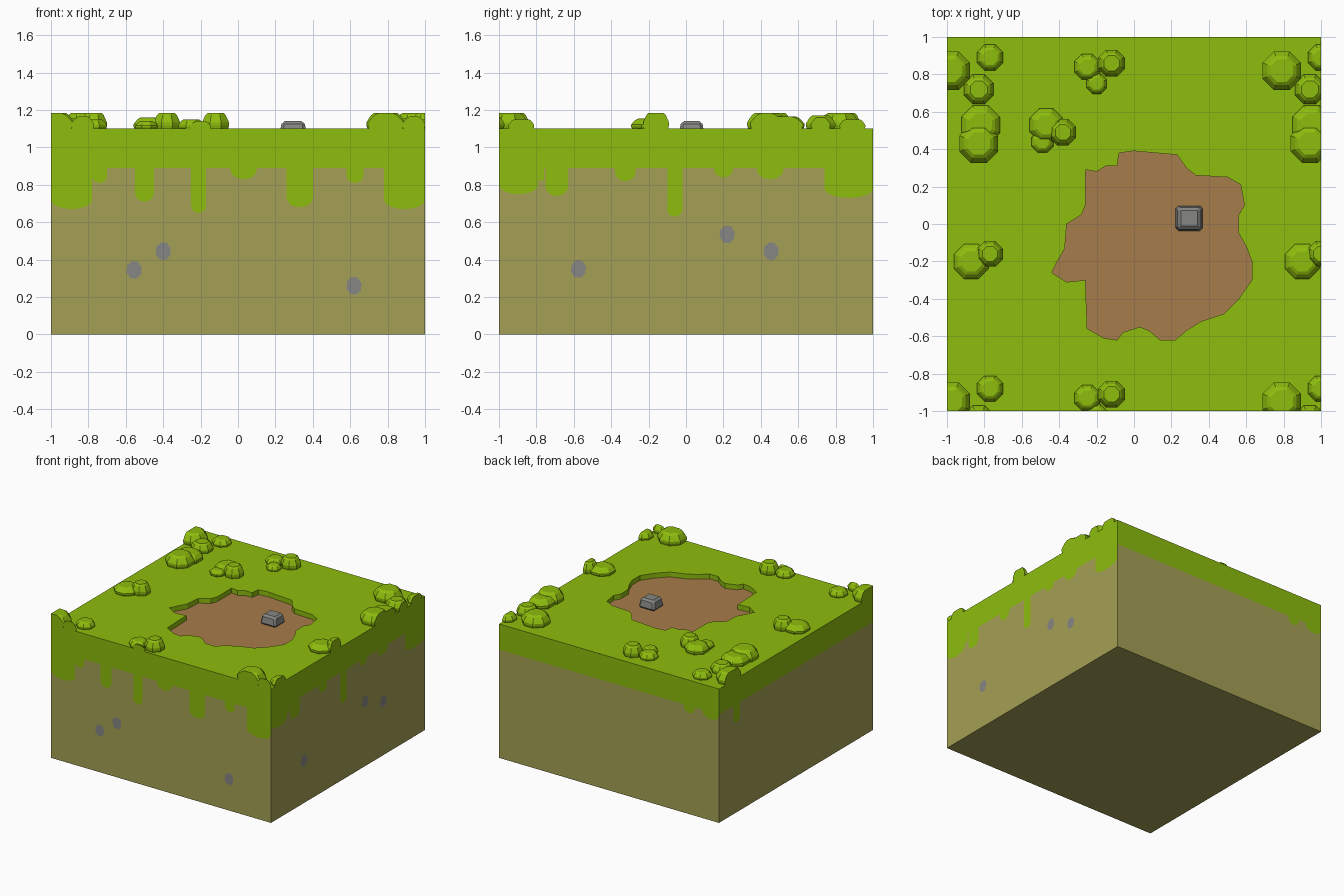
import bpy, bmesh
from math import pi, sin, cos
from mathutils import Vector, Matrix

if "Cube" in bpy.data.objects:
    bpy.data.objects.remove(bpy.data.objects["Cube"])

TOP, BAND, FLOOR = 1.1, 0.89, 1.06
TILE = 1.77


def material(name, rgb):
    m = bpy.data.materials.new(name)
    m.use_nodes = True
    color = (*rgb, 1)
    m.diffuse_color = color
    m.node_tree.nodes["Principled BSDF"].inputs["Base Color"].default_value = color
    return m


grass = material("grass green", (0.27, 0.51, 0.004))
earth = material("earth olive", (0.376, 0.352, 0.09))
soil = material("bare soil brown", (0.39, 0.205, 0.07))
rock = material("rock grey", (0.24, 0.24, 0.23))


def finish(name, bm, *mats):
    mesh = bpy.data.meshes.new(name)
    bm.to_mesh(mesh)
    bm.free()
    for m in mats:
        mesh.materials.append(m)
    obj = bpy.data.objects.new(name, mesh)
    bpy.context.scene.collection.objects.link(obj)
    return obj


def add_face(bm, points, mat=0):
    face = bm.faces.new([bm.verts.new(p) for p in points])
    face.material_index = mat
    return face


def on_side(side, u, z, out=1.0):
    """Point on a wall: side 0 front, 1 right, 2 back, 3 left; u runs rightwards."""
    return Matrix.Rotation(side * pi / 2, 3, 'Z') @ Vector((u, -out, z))


def drip_line(drips):
    """Lower edge of the grass, with a rounded tongue for each (start, end, bottom)."""
    line, prev = [], -1
    for a, b, z in drips:
        if a - prev > 0.01:
            line += [(prev, BAND), (a, BAND)]
        k = min((b - a) * 0.45, 0.05)
        for i in range(9):
            t = pi * i / 8
            line.append(((a + b) / 2 - (b - a) / 2 * cos(t), z + k * (1 - sin(t))))
        prev = b
    if prev < 1:
        line += [(prev, BAND), (1, BAND)]
    return line


# Grass tongues on each wall: front, right, back, left
drips = [
    [(-1, -.78, .67), (-.78, -.7, .81), (-.55, -.45, .71), (-.25, -.17, .65),
     (-.04, .1, .83), (.26, .4, .68), (.58, .67, .81), (.78, 1, .67)],
    [(-1, -.79, .75), (-.79, -.76, .82), (-.75, -.63, .74), (-.38, -.27, .82),
     (-.1, -.02, .63), (.15, .25, .84), (.38, .52, .83), (.74, 1, .73)],
    [(.68, .78, .83), (.85, 1, .83)],
    [(-.81, -.73, .74)],
]

# Outline of the bare soil hollow, clockwise
outline = [(-.26, .29), (-.2, .28), (-.15, .31), (-.09, .31), (-.08, .38), (0, .39),
           (.23, .37), (.28, .3), (.33, .26), (.5, .25), (.57, .21), (.59, .1),
           (.56, .05), (.56, -.05), (.6, -.12), (.63, -.2), (.63, -.3), (.56, -.4),
           (.48, -.48), (.36, -.52), (.28, -.57), (.22, -.62), (.14, -.62),
           (.08, -.57), (.03, -.55), (-.06, -.58), (-.09, -.62), (-.16, -.61),
           (-.25, -.56), (-.26, -.3), (-.36, -.31), (-.44, -.26), (-.41, -.2),
           (-.37, -.13), (-.36, 0), (-.28, .05), (-.26, .1)]

# Ground block: walls split into grass and earth, open top, base and hollow
bm = bmesh.new()
for side, row in enumerate(drips):
    line = drip_line(row)
    upper = line + [(1, TOP), (-1, TOP)]
    lower = [(-1, 0), (1, 0)] + line[::-1]
    add_face(bm, [on_side(side, *p) for p in upper], 0)
    add_face(bm, [on_side(side, *p) for p in lower], 1)
add_face(bm, [(-1, -1, 0), (-1, 1, 0), (1, 1, 0), (1, -1, 0)], 1)
add_face(bm, [(x, y, FLOOR) for x, y in reversed(outline)], 2)
for p, q in zip(outline, outline[1:] + outline[:1]):
    add_face(bm, [(*p, FLOOR), (*q, FLOOR), (*q, TOP), (*p, TOP)], 0)
rim = []
for loop in ([(-1, -1), (1, -1), (1, 1), (-1, 1)], outline):
    vs = [bm.verts.new((x, y, TOP)) for x, y in loop]
    rim += [bm.edges.new((v, w)) for v, w in zip(vs, vs[1:] + vs[:1])]
made = bmesh.ops.triangle_fill(bm, edges=rim, use_beauty=True, normal=(0, 0, 1))
for f in made["geom"]:
    if isinstance(f, bmesh.types.BMFace):
        f.normal_update()
        if f.normal.z < 0:
            f.normal_flip()
finish("ground_block", bm, grass, earth, soil)


# Bushes: stacked eight-sided mounds, cut flush where they reach the block's edge
def bush(x, y, r, h):
    bm = bmesh.new()
    profile = [(.95, 0), (1, .2), (1, .4), (.9, .6), (.76, .85), (.58, 1)]
    rings = []
    for s, t in profile:
        rings.append([bm.verts.new((x + r * s * 1.06 * cos(a), y + r * s * 1.06 * sin(a), TOP + h * t))
                      for a in [pi / 8 + pi / 4 * i for i in range(8)]])
    for low, high in zip(rings, rings[1:]):
        for i in range(8):
            j = (i + 1) % 8
            bm.faces.new((low[i], low[j], high[j], high[i]))
    bm.faces.new(rings[0][::-1])
    bm.faces.new(rings[-1])
    for side in range(4):
        n = on_side(side, 0, 0)
        bmesh.ops.bisect_plane(bm, geom=bm.verts[:] + bm.edges[:] + bm.faces[:],
                               plane_co=n, plane_no=n, clear_outer=True)
        cut = [e for e in bm.edges if e.is_boundary]
        if cut:
            bmesh.ops.holes_fill(bm, edges=cut, sides=0)
    bmesh.ops.recalc_face_normals(bm, faces=bm.faces[:])
    base = [f for f in bm.faces if all(v.co.z < TOP + 0.001 for v in f.verts)]
    bmesh.ops.delete(bm, geom=base, context='FACES')
    finish("bush", bm, grass)


mounds = [(-.98, .82, .105, .085), (-.83, .72, .08, .07), (-.77, .89, .07, .05),
          (-.82, .53, .105, .065), (-.83, .43, .105, .085),
          (-.25, .84, .07, .05), (-.12, .86, .073, .085), (-.2, .75, .055, .04),
          (-.47, .53, .09, .06), (-.38, .49, .072, .085), (-.49, .44, .06, .04),
          (-.87, -.2, .095, .055), (-.77, -.16, .07, .085)]
# The planting repeats at a fixed spacing towards the right and the front
for x, y, r, h in mounds:
    for px in (x, x + TILE):
        for py in (y, y - TILE):
            if max(abs(px), abs(py)) - r < 0.99:
                bush(px, py, r, h)

# Loose rock lying in the hollow
bm = bmesh.new()
bmesh.ops.create_cube(bm, size=1)
for v in bm.verts:
    wide = 0.8 if v.co.z > 0 else 1
    v.co = Vector((.295 + v.co.x * .15 * wide, .03 + v.co.y * .14 * wide,
                   FLOOR + (v.co.z + .5) * .08))
bmesh.ops.bevel(bm, geom=bm.edges[:], offset=.015, segments=1, affect='EDGES')
finish("loose_rock", bm, rock)

# Pebbles set in the earth walls
pebbles = [(0, -.555, .345), (0, -.4, .445), (0, .62, .26),
           (1, -.575, .35), (1, .22, .535), (1, .455, .445)]
for side, u, z in pebbles:
    bm = bmesh.new()
    ring = [(u + .042 * cos(pi * i / 4 + .3), z + .05 * sin(pi * i / 4 + .3)) for i in range(8)]
    add_face(bm, [on_side(side, a, b, 1.003) for a, b in ring])
    finish("wall_pebble", bm, rock)
